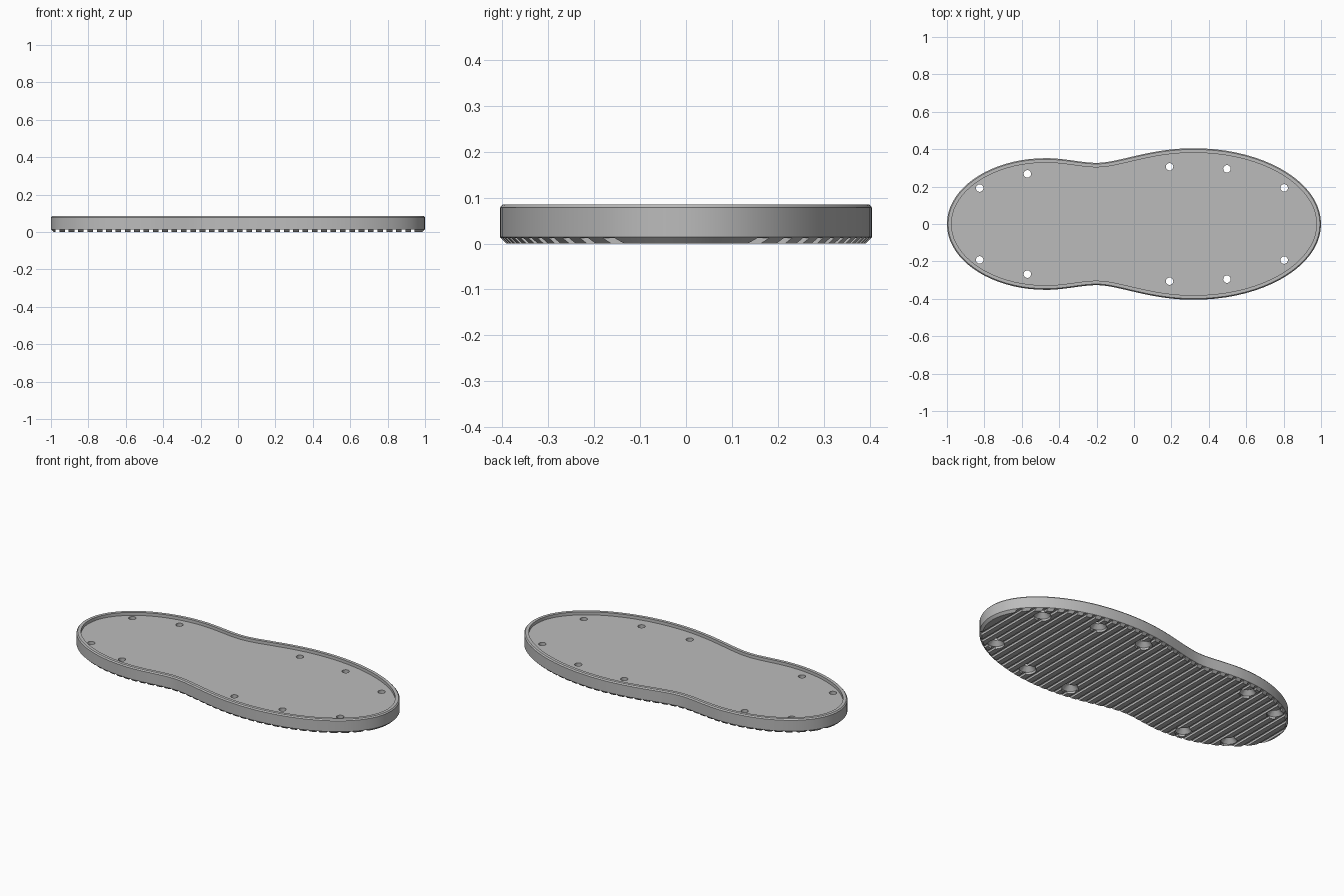
import bpy
import bmesh
import math
from mathutils import Vector
from mathutils.geometry import interpolate_bezier

cube = bpy.data.objects.get("Cube")
if cube:
    bpy.data.objects.remove(cube, do_unlink=True)

GROOVE_DEPTH = 0.0125
PITCH = 0.05

grey = bpy.data.materials.new("plain_grey")
grey.use_nodes = True
colour = (0.5, 0.5, 0.5, 1)
grey.diffuse_color = colour
grey.node_tree.nodes["Principled BSDF"].inputs["Base Color"].default_value = colour


def make_object(name, bm):
    bmesh.ops.recalc_face_normals(bm, faces=bm.faces)
    mesh = bpy.data.meshes.new(name)
    bm.to_mesh(mesh)
    bm.free()
    mesh.materials.append(grey)
    obj = bpy.data.objects.new(name, mesh)
    bpy.context.collection.objects.link(obj)
    return obj


def loft(bm, rings):
    """Closed solid through a stack of equal-length point rings."""
    rows = [[bm.verts.new(p) for p in ring] for ring in rings]
    n = len(rows[0])
    for low, high in zip(rows, rows[1:]):
        for i in range(n):
            j = (i + 1) % n
            bm.faces.new((low[i], low[j], high[j], high[i]))
    bm.faces.new(rows[0][::-1])
    bm.faces.new(rows[-1])


def cut(target, cutter):
    cutter.hide_render = True
    mod = target.modifiers.new("cut", "BOOLEAN")
    mod.operation = "DIFFERENCE"
    mod.solver = "EXACT"
    mod.object = cutter
    bpy.context.view_layer.objects.active = target
    bpy.ops.object.modifier_apply(modifier=mod.name)
    bpy.data.objects.remove(cutter, do_unlink=True)


# Half outline of the sole: knot, handle, handle, knot
spans = [
    [(-1, 0), (-1, 0.195), (-0.763, 0.352), (-0.47, 0.352)],
    [(-0.47, 0.352), (-0.37, 0.352), (-0.28, 0.327), (-0.2, 0.327)],
    [(-0.2, 0.327), (-0.08, 0.327), (0.08, 0.405), (0.32, 0.405)],
    [(0.32, 0.405), (0.695, 0.405), (1, 0.224), (1, 0)],
]
half = []
for span in spans:
    half += interpolate_bezier(*[Vector(p) for p in span], 20)[:-1]
half.append(Vector((1, 0)))
outline = [p.to_2d() for p in half]
outline += [Vector((p.x, -p.y)) for p in half[-2:0:-1]]


def ring(inset, z):
    pts = []
    for i, p in enumerate(outline):
        t = (outline[(i + 1) % len(outline)] - outline[i - 1]).normalized()
        pts.append((p.x + t.y * inset, p.y - t.x * inset, z))
    return pts


# Sole: chamfered edges and a raised rim round a shallow recess
bm = bmesh.new()
loft(bm, [ring(0.014, 0), ring(0, 0.014), ring(0, 0.078), ring(0.006, 0.085),
          ring(0.024, 0.085), ring(0.024, 0.067)])
sole = make_object("sole", bm)

# Screw holes, countersunk from below
bm = bmesh.new()
profile = [(0.047, -0.002), (0.045, 0.012), (0.02, 0.037), (0.02, 0.1)]
for x, y in [(-0.825, 0.192), (-0.57, 0.268), (0.19, 0.306),
             (0.497, 0.295), (0.803, 0.193)]:
    for side in (1, -1):
        loft(bm, [[(x + r * math.cos(a), side * y + r * math.sin(a), z)
                   for a in (math.tau * k / 24 for k in range(24))]
                  for r, z in profile])
cut(sole, make_object("hole_cutter", bm))

# Grip grooves across the underside
bm = bmesh.new()
for k in range(-19, 20):
    x = k * PITCH - 0.015
    corners = [(x - 0.01, -0.5), (x + 0.01, -0.5), (x + 0.01, 0.5), (x - 0.01, 0.5)]
    loft(bm, [[(cx, cy, z) for cx, cy in corners] for z in (-0.05, GROOVE_DEPTH)])
cut(sole, make_object("groove_cutter", bm))

# Smooth the curved walls, keep the edges crisp
bpy.ops.object.select_all(action="DESELECT")
sole.select_set(True)
bpy.context.view_layer.objects.active = sole
bpy.ops.object.shade_smooth_by_angle(angle=math.radians(30))
